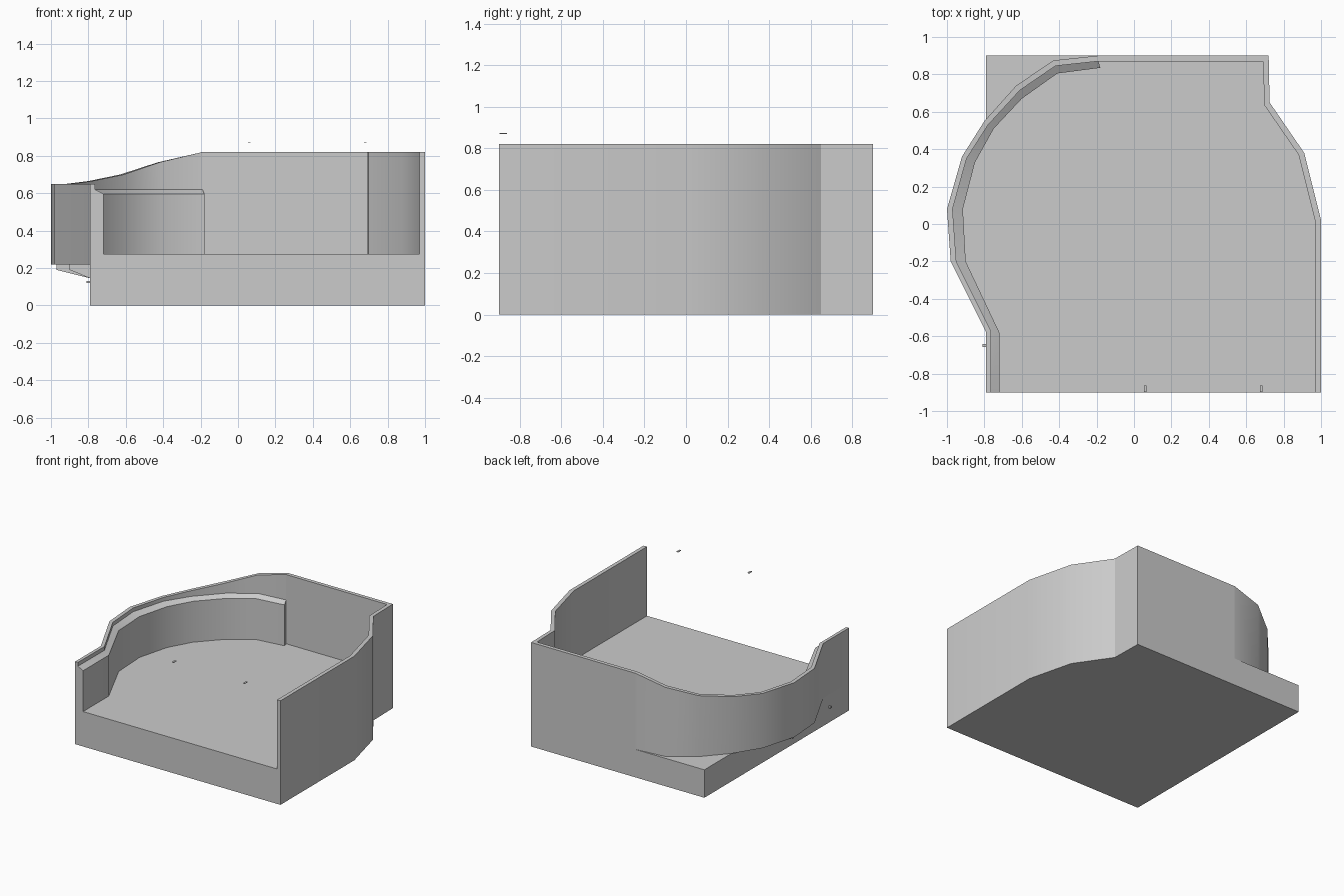
import bpy, bmesh, math

cube = bpy.data.objects.get("Cube")
if cube:
    bpy.data.objects.remove(cube, do_unlink=True)

grey = bpy.data.materials.new("plain_grey")
grey.use_nodes = True
colour = (0.6, 0.6, 0.6, 1)
grey.diffuse_color = colour
grey.node_tree.nodes["Principled BSDF"].inputs["Base Color"].default_value = colour


def finish(name, bm, smooth=False):
    bmesh.ops.recalc_face_normals(bm, faces=bm.faces)
    mesh = bpy.data.meshes.new(name)
    bm.to_mesh(mesh)
    bm.free()
    mesh.materials.append(grey)
    ob = bpy.data.objects.new(name, mesh)
    bpy.context.collection.objects.link(ob)
    if smooth:
        bpy.ops.object.select_all(action='DESELECT')
        ob.select_set(True)
        bpy.context.view_layer.objects.active = ob
        bpy.ops.object.shade_smooth_by_angle(angle=math.radians(30))
    return ob


def prism(name, outline, direction):
    """Extrude a closed outline of 3D points along a direction."""
    bm = bmesh.new()
    face = bm.faces.new([bm.verts.new(p) for p in outline])
    ext = bmesh.ops.extrude_face_region(bm, geom=[face])["geom"]
    moved = [v for v in ext if isinstance(v, bmesh.types.BMVert)]
    bmesh.ops.translate(bm, verts=moved, vec=direction)
    return finish(name, bm)


def slab(name, outline, z0, z1):
    return prism(name, [(x, y, z0) for x, y in outline], (0, 0, z1 - z0))


def wall(name, outer, inner, z0, tops, drop=0.0):
    """Sweep a four-sided section between two paths, the inner top edge lowered by drop."""
    bm = bmesh.new()
    rings = []
    for (ox, oy), (ix, iy), top in zip(outer, inner, tops):
        section = [(ox, oy, z0), (ox, oy, top), (ix, iy, top - drop), (ix, iy, z0)]
        rings.append([bm.verts.new(p) for p in section])
    for a, b in zip(rings, rings[1:]):
        for i in range(4):
            j = (i + 1) % 4
            bm.faces.new((a[i], a[j], b[j], b[i]))
    bm.faces.new(rings[0])
    bm.faces.new(rings[-1])
    return finish(name, bm, smooth=True)


def box(name, x, y, z, sx, sy, sz):
    outline = [(x - sx / 2, y - sy / 2), (x + sx / 2, y - sy / 2),
               (x + sx / 2, y + sy / 2), (x - sx / 2, y + sy / 2)]
    return slab(name, outline, z - sz / 2, z + sz / 2)


BASE_TOP, FLOOR, HIGH, LOW = 0.22, 0.275, 0.82, 0.65

# Plan paths of the bulging side, front to back
bay_outer = [(-.79, -.9), (-.79, -.58), (-.98, -.2), (-1, .08), (-.92, .36),
             (-.8, .55), (-.63, .74), (-.43, .875), (-.19, .9)]
bay_mid = [(-.765, -.9), (-.765, -.57), (-.95, -.2), (-.97, .08), (-.895, .35),
           (-.78, .53), (-.61, .715), (-.42, .845), (-.19, .87)]
bay_inner = [(-.72, -.9), (-.72, -.58), (-.9, -.2), (-.915, .08), (-.85, .33),
             (-.75, .51), (-.6, .67), (-.41, .805), (-.18, .835)]
# Plan paths of the back and the straight side
main_outer = [(-.19, .9), (.72, .9), (.725, .65), (.91, .38), (1, .02), (1, -.9)]
main_inner = [(-.19, .87), (.69, .87), (.697, .635), (.88, .37), (.97, .01), (.97, -.9)]

# Base and floor
slab("base", [(-.79, -.9), (-.79, .9), (-.19, .9)] + main_inner, 0, BASE_TOP)
slab("floor", bay_mid + main_inner[1:], BASE_TOP, FLOOR)

# Walls
bay_tops = [LOW] * 5 + [.665, .7, .765, HIGH]
wall("bay_wall", bay_outer, bay_mid, BASE_TOP, bay_tops)
wall("main_wall", main_outer, main_inner, 0, [HIGH] * len(main_outer))

# Lower inner lining with a sloping top
wall("inner_lining", bay_mid, bay_inner, FLOOR, [.62] * len(bay_mid), drop=.023)

# Brackets below the overhang
for name, x, y in (("rear_bracket", -.97, .05), ("front_bracket", -.9, -.32)):
    profile = [(-.79, BASE_TOP), (x, BASE_TOP), (x, .19), (-.79, .145)]
    prism(name, [(px, y - .01, pz) for px, pz in profile], (0, .02, 0))

# Small loose fittings
for name, x in (("right_fitting", .06), ("left_fitting", .68)):
    box(name, x, -.88, .87, .015, .035, .005)
box("side_fitting", -.8, -.65, .125, .02, .015, .012)
